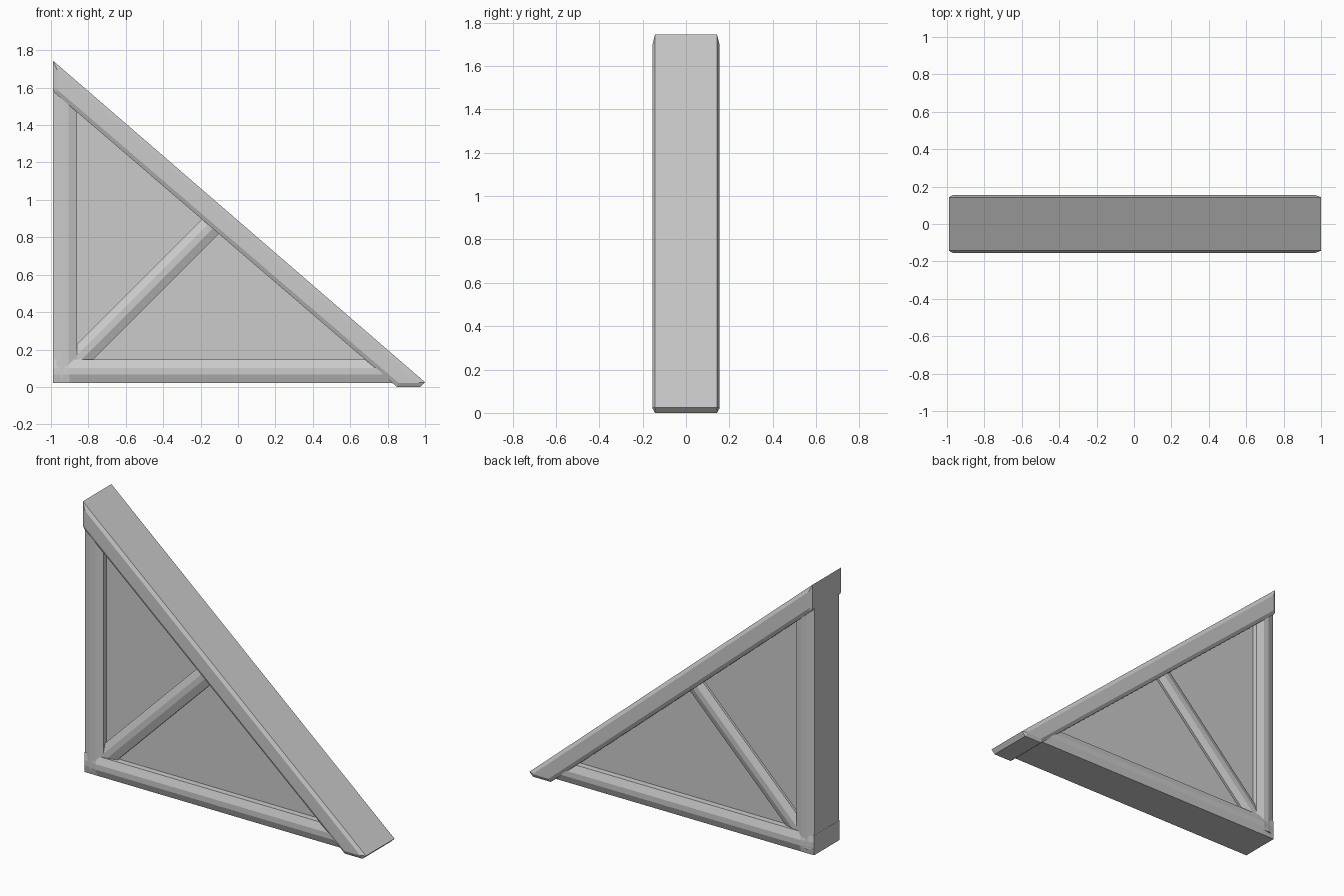
import bpy, bmesh
from mathutils import Vector

if "Cube" in bpy.data.objects:
    bpy.data.objects.remove(bpy.data.objects["Cube"])


def finish(name, bm):
    bmesh.ops.recalc_face_normals(bm, faces=bm.faces)
    me = bpy.data.meshes.new(name)
    bm.to_mesh(me)
    bm.free()
    ob = bpy.data.objects.new(name, me)
    bpy.context.collection.objects.link(ob)
    return ob


def slab(name, outline, half, inset=0.0, bulge=0.0):
    """Extrude an x-z outline to +-half in y, optionally with a raised bevelled face on both sides."""
    bm = bmesh.new()
    rings = [[bm.verts.new((x, y, z)) for x, z in outline] for y in (-half, half)]
    caps = [bm.faces.new(r) for r in rings]
    n = len(outline)
    for i in range(n):
        j = (i + 1) % n
        bm.faces.new((rings[0][i], rings[0][j], rings[1][j], rings[1][i]))
    bmesh.ops.recalc_face_normals(bm, faces=bm.faces)
    if inset:
        for cap in caps:
            bmesh.ops.inset_region(bm, faces=[cap], thickness=inset, depth=0.0, use_even_offset=True)
            side = 1 if cap.calc_center_median().y > 0 else -1
            for v in cap.verts:
                v.co.y = side * (half + bulge)
    return finish(name, bm)


def timber(name, start, end, width, edge, mid, hip=0.0):
    """Timber with crowned front and back; hip slopes the crown down at the start."""
    a, b = Vector((start[0], 0, start[1])), Vector((end[0], 0, end[1]))
    along = (b - a).normalized()
    across = Vector((-along.z, 0, along.x))
    h, m = width / 2, width * 0.14
    profile = [(-h, -edge), (-m, -mid), (m, -mid), (h, -edge),
               (h, edge), (m, mid), (-m, mid), (-h, edge)]

    def ring(bm, p, depth_limit=None):
        return [bm.verts.new(p + across * w + Vector((0, y if depth_limit is None else
                max(-depth_limit, min(depth_limit, y)), 0))) for w, y in profile]

    bm = bmesh.new()
    rings = [ring(bm, a, edge)] if hip else []
    rings += [ring(bm, a + along * hip), ring(bm, b)]
    for r, s in zip(rings, rings[1:]):
        for i in range(8):
            j = (i + 1) % 8
            bm.faces.new((r[i], r[j], s[j], s[i]))
    bm.faces.new(rings[0])
    bm.faces.new(rings[-1])
    return finish(name, bm)


# Sloping top beam with plumb-cut ends
slab("sloping_beam",
     [(-0.99, 1.745), (-1.0 + 0.01, 1.59), (-0.98, 1.572), (0.85, 0.0),
      (0.975, 0.0), (1.0, 0.025)], 0.143, 0.022, 0.012)

# Frame timbers
timber("bottom_beam", (-0.99, 0.083), (0.84, 0.083), 0.125, 0.128, 0.145, 0.09)
timber("upright_post", (-0.925, 0.05), (-0.925, 1.6), 0.128, 0.122, 0.138)
timber("diagonal_brace", (-0.90, 0.105), (-0.09, 0.915), 0.12, 0.105, 0.122)

# Infill panel
slab("infill_panel", [(-0.9, 0.1), (0.77, 0.1), (-0.9, 1.53)], 0.09)
